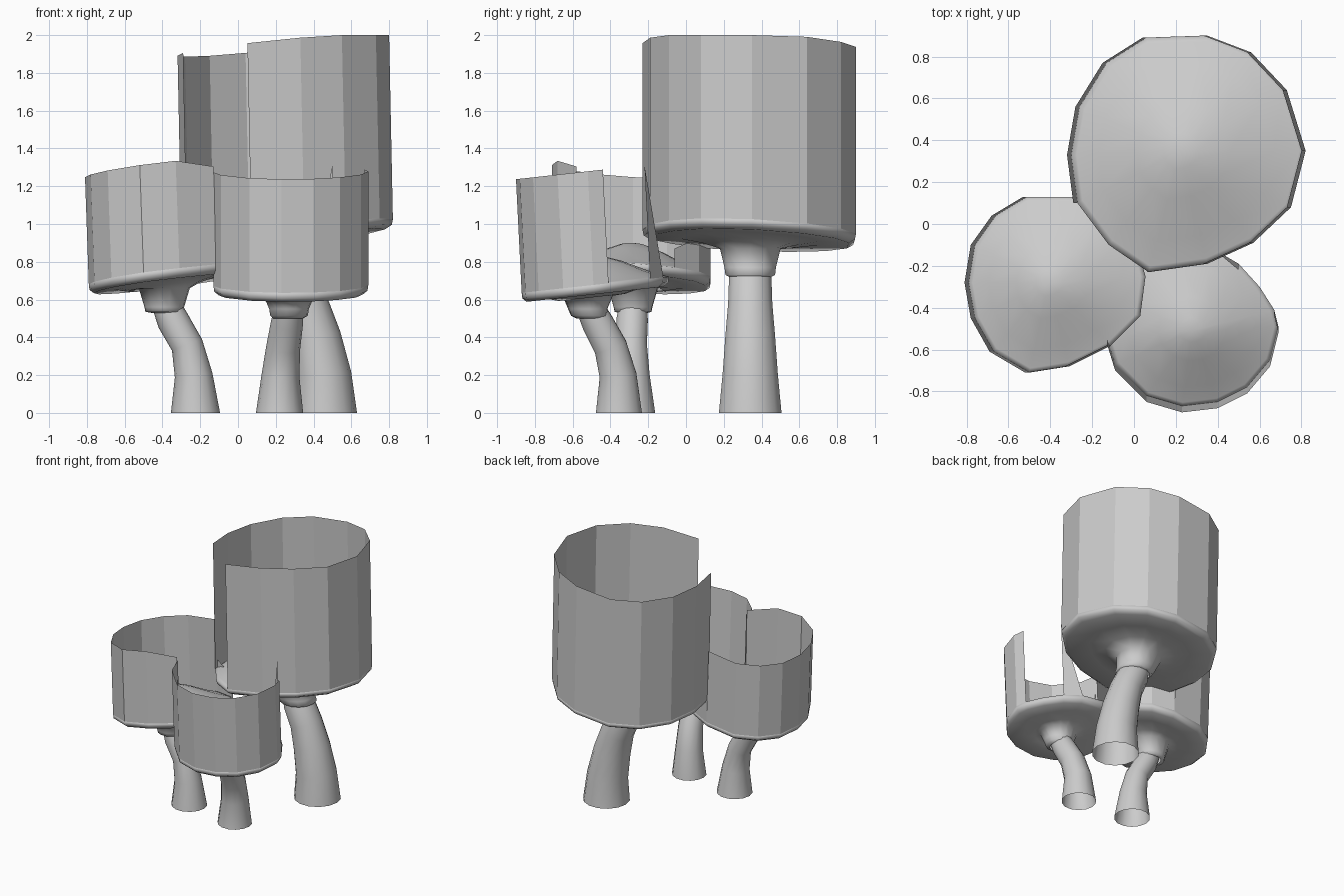
import bpy, bmesh, math
from mathutils import Vector

if "Cube" in bpy.data.objects:
    bpy.data.objects.remove(bpy.data.objects["Cube"])


def make_object(name, bm, smooth=True):
    bmesh.ops.recalc_face_normals(bm, faces=bm.faces)
    me = bpy.data.meshes.new(name)
    bm.to_mesh(me)
    bm.free()
    ob = bpy.data.objects.new(name, me)
    bpy.context.collection.objects.link(ob)
    for p in me.polygons:
        p.use_smooth = smooth
    return ob


def skin(bm, rings):
    # Join consecutive closed rings with quads
    loops = [[bm.verts.new(p) for p in ring] for ring in rings]
    for a, b in zip(loops, loops[1:]):
        n = len(a)
        for i in range(n):
            bm.faces.new((a[i], a[(i + 1) % n], b[(i + 1) % n], b[i]))
    return loops


def mushroom(name, outline, wall_count, centre, base_z, slope, lean, height,
             dome, collar, stem, flap=None, end_drop=0, low_wall=()):
    cx, cy = centre
    rim = [Vector((x - lean[0], y - lean[1])) for x, y in outline]

    def plane(x, y):
        return base_z + slope[0] * (x - cx) + slope[1] * (y - cy)

    def rim_ring(s, dz):
        pts = [Vector((cx, cy)).lerp(p, s) for p in rim]
        return [(p.x, p.y, plane(p.x, p.y) + dz) for p in pts]

    # Cap: bell-shaped top, rounded rim, underside and collar around the stem
    rings = [rim_ring(s, dome * h) for s, h in
             ((.15, .94), (.4, .7), (.75, .26), (.95, .05), (1, 0))]
    rings += [rim_ring(s, dz) for s, dz in
              ((.99, -.03), (.93, -.05), (.65, -.045), (.45, -.065))]
    for kx, ky, kz, r in collar:
        ring = []
        for p in rim:
            a = math.atan2(p.y - cy, p.x - cx)
            ring.append((kx + r * math.cos(a), ky + r * math.sin(a), kz))
        rings.append(ring)
    bm = bmesh.new()
    loops = skin(bm, rings)
    top = bm.verts.new((cx, cy, base_z + dome))
    n = len(rim)
    for i in range(n):
        bm.faces.new((loops[0][i], loops[0][(i + 1) % n], top))
    make_object(name + "_cap", bm)

    # Upright open wall of flat panels along part of the rim
    bm = bmesh.new()
    low = [(p.x, p.y, plane(p.x, p.y)) for p in rim]
    high = [Vector((x, y, min(2, plane(x, y) + height))) for x, y in outline]
    high[wall_count - 1].z -= end_drop
    lo = [bm.verts.new(p) for p in low[:wall_count]]
    hi = [bm.verts.new(p) for p in high[:wall_count]]
    for i in range(wall_count - 1):
        bm.faces.new((lo[i], lo[i + 1], hi[i + 1], hi[i]))
    # Cut-down panels beside the neighbouring cap
    if flap is not None:
        j = flap
        bm.faces.new([bm.verts.new(p) for p in (low[j], low[j + 1], high[j])])
    for (i, h), (j, k) in zip(low_wall, low_wall[1:]):
        quad = (low[i], low[j], Vector(low[j]) + Vector((0, 0, k)),
                Vector(low[i]) + Vector((0, 0, h)))
        bm.faces.new([bm.verts.new(p) for p in quad])
    make_object(name + "_wall", bm, False)

    # Stem: tapered bent tube, open at the foot
    pts = [Vector(p[:3]) for p in stem]
    rings = []
    for i, p in enumerate(pts):
        t = pts[min(i + 1, len(pts) - 1)] - pts[max(i - 1, 0)]
        if i == 0:
            t = Vector((0, 0, 1))
        q = Vector((0, 0, 1)).rotation_difference(t.normalized())
        r = stem[i][3]
        rings.append([p + q @ Vector((r * math.cos(a), r * math.sin(a), 0))
                      for a in (math.tau * k / 14 for k in range(14))])
    bm = bmesh.new()
    skin(bm, rings)
    make_object(name + "_stem", bm)


mushroom("large",
         [(.05, -.23), (.33, -.19), (.55, -.09), (.73, .08), (.80, .35),
          (.71, .64), (.54, .82), (.33, .90), (.04, .89), (-.15, .77),
          (-.28, .56), (-.32, .33), (-.29, .10), (-.14, -.10)],
         13, (.22, .35), .96, (.11, -.045), (-.02, 0), .99, .2,
         [(.24, .34, .87, .165), (.27, .34, .77, .14), (.29, .34, .73, .135),
          (.29, .34, .72, .115)],
         [(.46, .34, 0, .17), (.45, .34, .2, .15), (.41, .34, .4, .135),
          (.36, .34, .57, .12), (.295, .34, .71, .115), (.27, .34, .77, .1)])

mushroom("left",
         [(-.29, .13), (-.53, .13), (-.68, .04), (-.78, -.10), (-.81, -.28),
          (-.78, -.45), (-.69, -.61), (-.52, -.71), (-.33, -.68),
          (-.13, -.58), (.01, -.44), (.035, -.25), (-.02, -.06), (-.13, .07)],
         10, (-.41, -.28), .73, (.13, -.06), (-.02, 0), .57, .17,
         [(-.39, -.28, .66, .135), (-.39, -.28, .56, .105),
          (-.39, -.28, .535, .1), (-.38, -.28, .53, .08)],
         [(-.225, -.29, 0, .13), (-.235, -.29, .2, .1), (-.27, -.29, .36, .085),
          (-.345, -.285, .49, .085), (-.38, -.28, .57, .075)],
         end_drop=.05, low_wall=((0, .25), (13, .18), (12, .1)))

mushroom("front",
         [(-.13, -.57), (-.09, -.70), (.06, -.85), (.23, -.90), (.40, -.88),
          (.54, -.81), (.65, -.68), (.69, -.52), (.67, -.44), (.60, -.33),
          (.50, -.22), (.38, -.15), (.20, -.12), (.02, -.20), (-.10, -.37)],
         9, (.28, -.51), .675, (0, .11), (0, -.03), .605, .16,
         [(.27, -.52, .62, .135), (.27, -.52, .55, .105),
          (.27, -.51, .515, .1), (.265, -.50, .50, .08)],
         [(.22, -.355, 0, .125), (.225, -.36, .2, .1), (.24, -.40, .35, .09),
          (.26, -.47, .48, .085), (.27, -.51, .56, .075)],
         flap=10)
